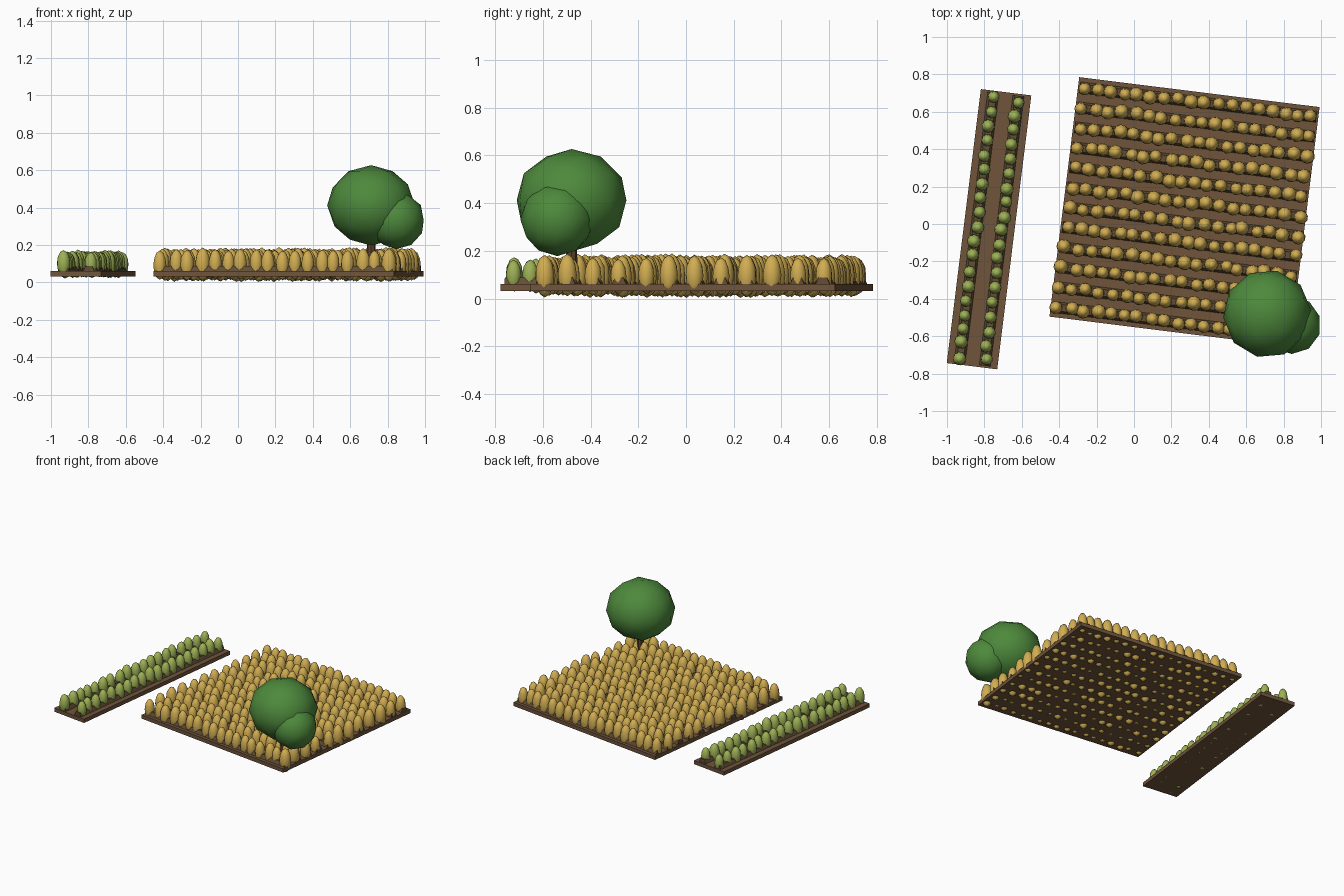
import bpy
import bmesh
import math
import random
from mathutils import Matrix, Vector

random.seed(4)
TILT = math.radians(-7.1)

cube = bpy.data.objects.get("Cube")
if cube:
    bpy.data.objects.remove(cube, do_unlink=True)


def material(name, rgb):
    mat = bpy.data.materials.new(name)
    mat.use_nodes = True
    color = (*rgb, 1)
    mat.diffuse_color = color
    mat.node_tree.nodes["Principled BSDF"].inputs["Base Color"].default_value = color
    return mat


SOIL = material("soil_brown", (0.16, 0.09, 0.045))
RIDGE = material("tilled_soil", (0.125, 0.075, 0.036))
GOLD = material("golden_crop", (0.64, 0.42, 0.085))
GREEN = material("young_green_crop", (0.34, 0.44, 0.09))
LEAF = material("leaf_green", (0.075, 0.25, 0.045))
BARK = material("bark_brown", (0.10, 0.055, 0.025))


def finish(name, bm, mat, place=Matrix(), smooth=False):
    mesh = bpy.data.meshes.new(name)
    for face in bm.faces:
        face.smooth = smooth
    bm.to_mesh(mesh)
    bm.free()
    mesh.materials.append(mat)
    obj = bpy.data.objects.new(name, mesh)
    obj.matrix_world = place
    bpy.context.collection.objects.link(obj)
    return obj


def add_ball(bm, center, radii, detail=2):
    turn = Matrix.Rotation(random.uniform(0, math.tau), 4, "Z")
    bmesh.ops.create_icosphere(
        bm, subdivisions=detail, radius=1,
        matrix=Matrix.Translation(center) @ Matrix.Diagonal((*radii, 1)) @ turn)


def add_ridge(bm, length, y, half_base, half_top, z0, z1):
    # Trapezoid profile swept along the row
    profile = [(-half_base, z0), (half_base, z0), (half_top, z1), (-half_top, z1)]
    ends = [[bm.verts.new((x, y + dy, z)) for dy, z in profile]
            for x in (-length / 2, length / 2)]
    bm.faces.new(ends[0][::-1])
    bm.faces.new(ends[1])
    for i in range(4):
        j = (i + 1) % 4
        bm.faces.new((ends[0][i], ends[0][j], ends[1][j], ends[1][i]))


def field(name, center, angle, length, width, rows, plants, crop, z, height, radius):
    place = Matrix.Translation(center) @ Matrix.Rotation(angle, 4, "Z")

    # Soil slab
    bm = bmesh.new()
    bmesh.ops.create_cube(bm, size=1, matrix=Matrix.Translation((0, 0, 0.046))
                          @ Matrix.Diagonal((length, width, 0.028, 1)))
    finish(name + "_soil", bm, SOIL, place)

    # Raised beds and the plants growing in them
    beds, bushes = bmesh.new(), bmesh.new()
    for r in range(rows):
        y = (r + 0.5) * width / rows - width / 2
        add_ridge(beds, length * 0.985, y, 0.032, 0.018, 0.055, 0.088)
        for p in range(plants):
            x = (p + 0.5) * length / plants - length / 2
            size = random.uniform(0.9, 1.1)
            spot = Vector((x + random.uniform(-0.01, 0.01),
                           y + random.uniform(-0.008, 0.008),
                           z + random.uniform(-0.004, 0.004)))
            add_ball(bushes, spot, (radius * size, radius * size, height * size))
    bmesh.ops.recalc_face_normals(beds, faces=beds.faces[:])
    finish(name + "_ridges", beds, RIDGE, place)
    finish(name + "_crops", bushes, crop, place, smooth=True)


field("grain_field", (0.27, 0.065, 0), TILT, 1.295, 1.29, 12, 18,
      GOLD, 0.095, 0.082, 0.037)
field("vegetable_strip", (-0.775, -0.028, 0), TILT + math.pi / 2, 1.476, 0.272, 2, 19,
      GREEN, 0.098, 0.068, 0.034)

# Tree trunk
bm = bmesh.new()
bmesh.ops.create_cone(bm, cap_ends=True, segments=8, radius1=0.028, radius2=0.02,
                      depth=0.24, matrix=Matrix.Translation((0.712, -0.48, 0.17)))
finish("tree_trunk", bm, BARK)

# Tree crown and its side clump
for name, center, radii in (
        ("tree_crown", (0.712, -0.48, 0.412), (0.236, 0.236, 0.215)),
        ("tree_side_clump", (0.845, -0.54, 0.333), (0.155, 0.155, 0.155))):
    bm = bmesh.new()
    add_ball(bm, center, radii)
    finish(name, bm, LEAF, smooth=True)
